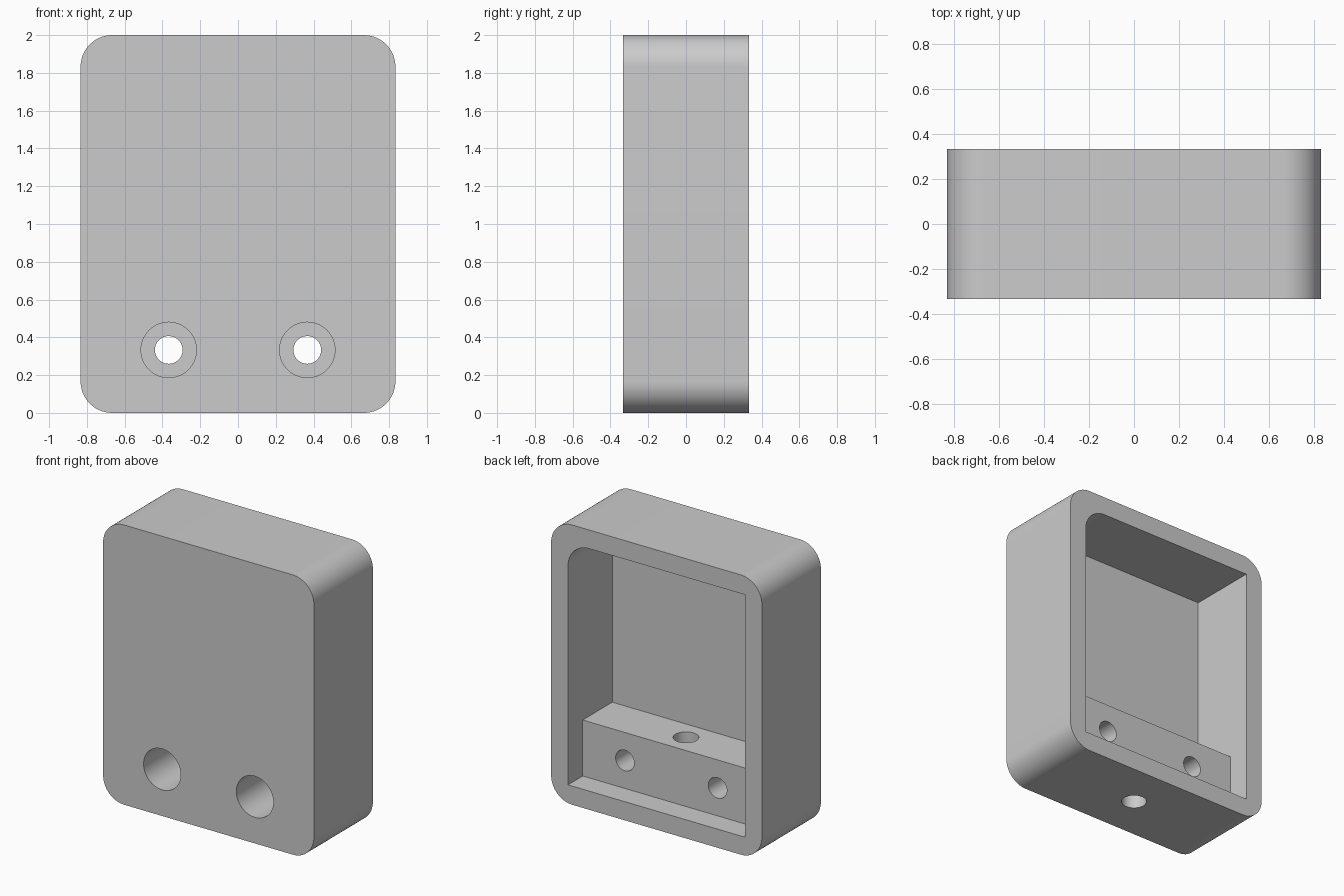
import bpy, bmesh, math
from mathutils import Vector

if "Cube" in bpy.data.objects:
    bpy.data.objects.remove(bpy.data.objects["Cube"], do_unlink=True)

W, D, H = 0.8333, 0.3333, 2.0     # half width, half depth, height
WALL, R = 0.1333, 0.1667          # rim thickness, corner radius

grey = bpy.data.materials.new("plain_grey")
grey.use_nodes = True
colour = (0.6, 0.6, 0.6, 1)
grey.diffuse_color = colour
grey.node_tree.nodes["Principled BSDF"].inputs["Base Color"].default_value = colour


def prism(name, profile, half_width, rounded):
    """Extrude a (y, z) profile along x, then round the y-direction edges picked by a rule."""
    bm = bmesh.new()
    face = bm.faces.new([bm.verts.new((-half_width, y, z)) for y, z in profile])
    new = bmesh.ops.extrude_face_region(bm, geom=[face])["geom"]
    bmesh.ops.translate(bm, vec=(2 * half_width, 0, 0),
                        verts=[v for v in new if isinstance(v, bmesh.types.BMVert)])
    bmesh.ops.recalc_face_normals(bm, faces=bm.faces)
    edges = []
    for e in bm.edges:
        a, b = (v.co for v in e.verts)
        if abs(a.y - b.y) > 0.01 and rounded((a + b) / 2):
            edges.append(e)
    bmesh.ops.bevel(bm, geom=edges, offset=R, offset_type='OFFSET',
                    segments=16, profile=0.5, affect='EDGES')
    mesh = bpy.data.meshes.new(name)
    bm.to_mesh(mesh)
    bm.free()
    mesh.materials.append(grey)
    obj = bpy.data.objects.new(name, mesh)
    bpy.context.collection.objects.link(obj)
    return obj


def rod(name, start, end, radius):
    """Cylinder between two points."""
    start, end = Vector(start), Vector(end)
    axis = end - start
    bpy.ops.mesh.primitive_cylinder_add(
        vertices=64, radius=radius, depth=axis.length, location=(start + end) / 2,
        rotation=axis.to_track_quat('Z', 'Y').to_euler())
    obj = bpy.context.object
    obj.name = name
    obj.data.materials.append(grey)
    return obj


def cut(body, cutter):
    cutter.hide_render = True
    mod = body.modifiers.new("cut", 'BOOLEAN')
    mod.operation, mod.solver, mod.object = 'DIFFERENCE', 'EXACT', cutter
    bpy.context.view_layer.objects.active = body
    bpy.ops.object.modifier_apply(modifier=mod.name)
    bpy.data.objects.remove(cutter, do_unlink=True)


# Outer body with four rounded corners
body = prism("housing", [(-D, 0), (-D, H), (D, H), (D, 0)], W, lambda m: True)

# Stepped rear cavity, leaving the mounting block; only its upper left corner is round
floor, ledge, block_top = -0.1667, 0.1667, 0.5333
top = H - WALL
cavity = prism("cavity_cutter",
               [(floor, block_top), (floor, top), (D + 0.1, top),
                (D + 0.1, WALL), (ledge, WALL), (ledge, block_top)],
               W - WALL, lambda m: m.x > 0 and m.z > top - 0.01)
cut(body, cavity)

# Counterbored screw holes
for side in (-1, 1):
    x, z = side * 0.3667, 0.3333
    cut(body, rod("counterbore_cutter", (x, -D - 0.1, z), (x, 0, z), 0.1467))
    cut(body, rod("screw_hole_cutter", (x, -0.1, z), (x, ledge + 0.1, z), 0.0733))

# Vertical cable hole through the block
cut(body, rod("cable_hole_cutter", (0, 0, -0.1), (0, 0, block_top + 0.1), 0.0833))

bpy.ops.object.select_all(action='DESELECT')
body.select_set(True)
bpy.context.view_layer.objects.active = body
bpy.ops.object.shade_smooth_by_angle(angle=math.radians(30))
